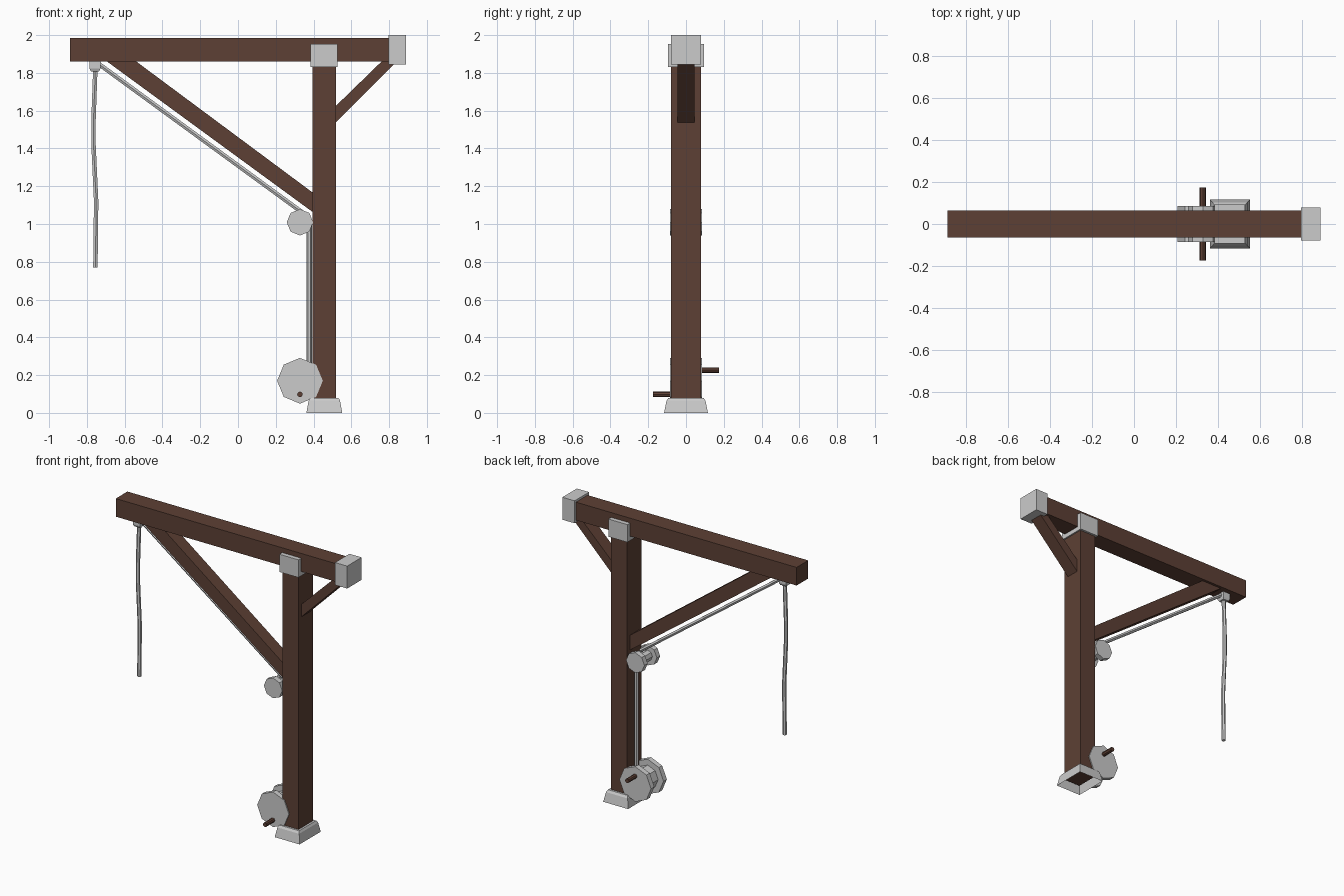
import bpy, bmesh, math

if "Cube" in bpy.data.objects:
    bpy.data.objects.remove(bpy.data.objects["Cube"])

wood = bpy.data.materials.new("brown_wood")
wood.diffuse_color = (0.11, 0.051, 0.035, 1)
wood.use_nodes = True
wood.node_tree.nodes["Principled BSDF"].inputs["Base Color"].default_value = wood.diffuse_color


def finish(name, bm, mat=None):
    bmesh.ops.recalc_face_normals(bm, faces=bm.faces)
    me = bpy.data.meshes.new(name)
    bm.to_mesh(me)
    bm.free()
    if mat:
        me.materials.append(mat)
    ob = bpy.data.objects.new(name, me)
    bpy.context.collection.objects.link(ob)
    return ob


def loft(name, rings, mat=None, bottom=True):
    """Skin rings of equal point count, capping the ends."""
    bm = bmesh.new()
    vs = [[bm.verts.new(p) for p in r] for r in rings]
    n = len(vs[0])
    for a, b in zip(vs, vs[1:]):
        for i in range(n):
            bm.faces.new((a[i], a[(i + 1) % n], b[(i + 1) % n], b[i]))
    if bottom:
        bm.faces.new(vs[0])
    bm.faces.new(vs[-1])
    return finish(name, bm, mat)


def prism(name, profile, y0, y1, mat=None):
    """Extrude an (x, z) profile along y."""
    return loft(name, [[(x, y, z) for x, z in profile] for y in (y0, y1)], mat)


def box(name, x0, x1, z0, z1, hy, mat=None):
    return prism(name, [(x0, z0), (x1, z0), (x1, z1), (x0, z1)], -hy, hy, mat)


def disc(x, z, r, n=8):
    return [(x + r * math.cos(2 * math.pi * i / n),
             z + r * math.sin(2 * math.pi * i / n)) for i in range(n)]


def rect(cx, hx, hy, z):
    return [(cx + sx * hx, sy * hy, z) for sx, sy in ((-1, -1), (1, -1), (1, 1), (-1, 1))]


def rope(name, pts, r=0.0135):
    cu = bpy.data.curves.new(name, 'CURVE')
    cu.dimensions = '3D'
    cu.bevel_depth = r
    cu.bevel_resolution = 1
    cu.use_fill_caps = True
    sp = cu.splines.new('POLY')
    sp.points.add(len(pts) - 1)
    for p, (x, z) in zip(sp.points, pts):
        p.co = (x, 0, z, 1)
    sp.use_smooth = False
    tmp = bpy.data.objects.new(name + "_path", cu)
    bpy.context.collection.objects.link(tmp)
    me = bpy.data.meshes.new_from_object(tmp.evaluated_get(bpy.context.evaluated_depsgraph_get()))
    bpy.data.objects.remove(tmp)
    me.name = name
    ob = bpy.data.objects.new(name, me)
    bpy.context.collection.objects.link(ob)


# Timber frame
box("beam", -0.89, 0.81, 1.86, 1.985, 0.0635, wood)
box("post", 0.395, 0.518, 0.04, 1.87, 0.079, wood)
prism("long_brace", [(-0.70, 1.865), (-0.545, 1.865), (0.40, 1.163), (0.40, 1.06)],
      -0.046, 0.046, wood)
prism("short_brace", [(0.515, 1.535), (0.515, 1.622), (0.765, 1.865), (0.845, 1.865)],
      -0.046, 0.046, wood)

# Fittings and foot (open underneath)
box("beam_end_cap", 0.797, 0.89, 1.845, 2.0, 0.079)
box("post_collar", 0.383, 0.528, 1.83, 1.952, 0.094)
loft("foot", [rect(0.457, 0.095, 0.116, 0), rect(0.457, 0.083, 0.103, 0.065),
              rect(0.457, 0.075, 0.093, 0.08)], bottom=False)
loft("rope_block", [rect(-0.757, 0.022, 0.022, 1.808), rect(-0.757, 0.028, 0.028, 1.822),
                    rect(-0.757, 0.028, 0.028, 1.862)])

# Pulley and winch drum: hub with two flanges
for name, z, r, hub in (("pulley", 1.009, 0.07, 0.036), ("drum", 0.17, 0.121, 0.08)):
    prism(name + "_hub", disc(0.328, z, hub), -0.06, 0.06)
    for side, s in (("front", -1), ("back", 1)):
        prism(f"{name}_{side}_flange", disc(0.328, z, r), s * 0.05, s * 0.086)

# Crank handles
for side, s, z in (("front", -1, 0.098), ("back", 1, 0.226)):
    prism(side + "_handle", disc(0.328, z, 0.015), s * 0.08, s * 0.175, wood)

# Ropes
rope("hanging_rope", [(-0.755, 1.83), (-0.765, 1.55), (-0.765, 1.42), (-0.751, 1.12),
                      (-0.755, 0.77)])
rope("slanted_rope", [(-0.745, 1.853), (0.345, 1.058)])
rope("vertical_rope", [(0.377, 1.02), (0.377, 0.2)])
